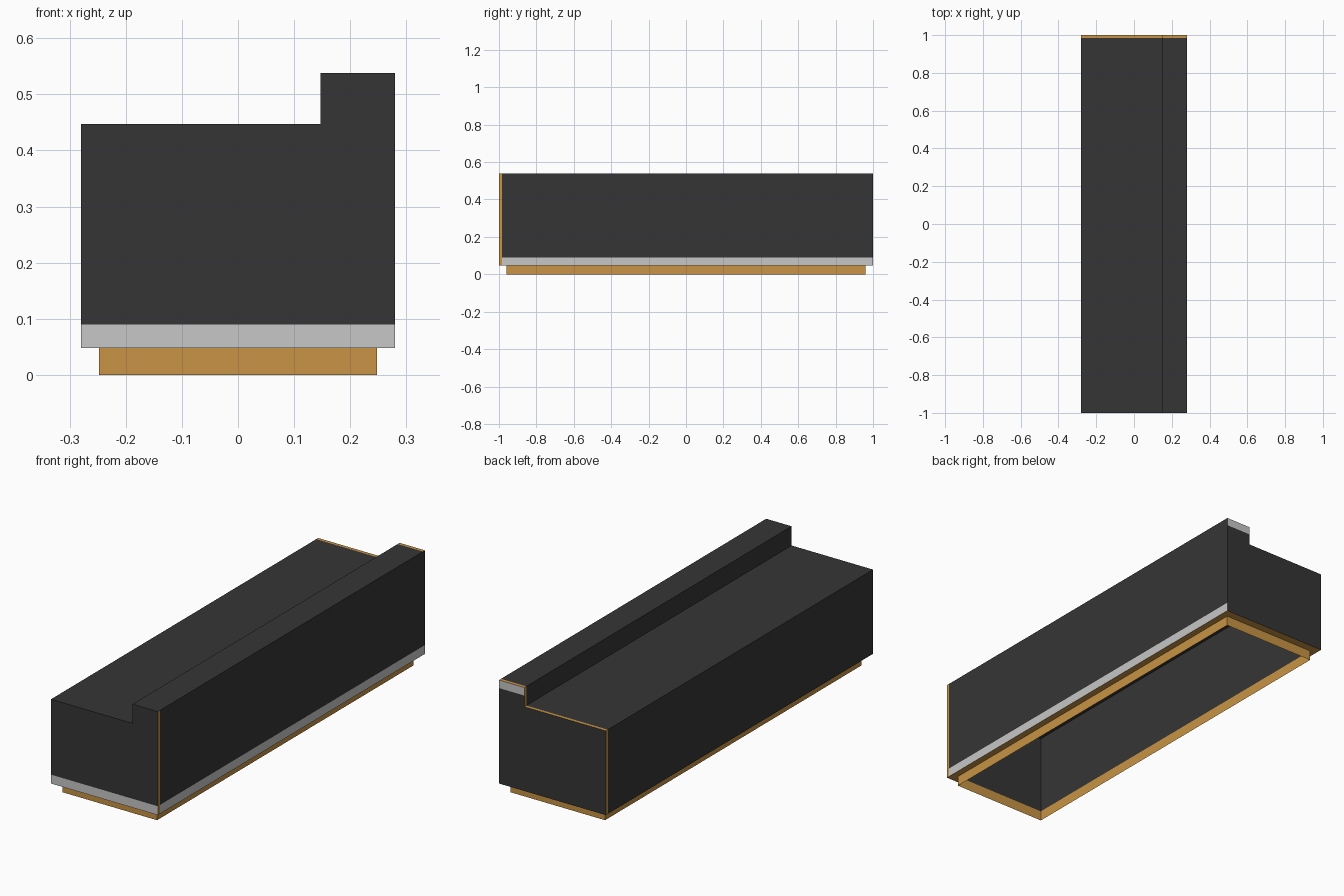
import bpy, bmesh

if "Cube" in bpy.data.objects:
    bpy.data.objects.remove(bpy.data.objects["Cube"])


def material(name, rgb):
    m = bpy.data.materials.new(name)
    m.diffuse_color = (*rgb, 1)
    m.use_nodes = True
    m.node_tree.nodes["Principled BSDF"].inputs["Base Color"].default_value = m.diffuse_color
    return m


DARK = material("charcoal", (0.036, 0.036, 0.036))
LIGHT = material("light_grey", (0.58, 0.57, 0.57))
WOOD = material("warm_wood", (0.58, 0.292, 0.058))

HX, HY = 0.28, 1.0          # body half sizes
PX, PY = 0.248, 0.96        # plinth half sizes
BASE, TOP, RIDGE = 0.048, 0.447, 0.538
RIDGE_X = 0.147
STRIP, BAND = 0.985, 0.09   # wood edge start (y), light band top (z)


def finish(bm, name, mats):
    me = bpy.data.meshes.new(name)
    bm.to_mesh(me)
    bm.free()
    for m in mats:
        me.materials.append(m)
    ob = bpy.data.objects.new(name, me)
    bpy.context.collection.objects.link(ob)
    return ob


def ring(bm, hx, hy, z):
    return [bm.verts.new((sx * hx, sy * hy, z))
            for sx, sy in ((-1, -1), (1, -1), (1, 1), (-1, 1))]


def bridge(bm, a, b):
    for i in range(4):
        j = (i + 1) % 4
        bm.faces.new((a[i], a[j], b[j], b[i]))


# Counter body: stepped profile pulled along y, open underneath
bm = bmesh.new()
profile = [(-HX, BASE), (HX, BASE), (HX, RIDGE), (RIDGE_X, RIDGE),
           (RIDGE_X, TOP), (-HX, TOP)]
end = bm.faces.new([bm.verts.new((x, -HY, z)) for x, z in profile])
out = bmesh.ops.extrude_face_region(bm, geom=[end], use_keep_orig=True)
new = [v for v in out["geom"] if isinstance(v, bmesh.types.BMVert)]
bmesh.ops.translate(bm, verts=new, vec=(0, 2 * HY, 0))
bmesh.ops.recalc_face_normals(bm, faces=bm.faces)
bmesh.ops.delete(bm, geom=[f for f in bm.faces if f.normal.z < -0.9],
                 context="FACES")
# Cut lines for the coloured bands
for co, no in (((0, 0, BAND), (0, 0, 1)), ((0, 0, 0.50), (0, 0, 1)),
               ((0, STRIP, 0), (0, 1, 0)), ((0, -STRIP, 0), (0, 1, 0))):
    bmesh.ops.bisect_plane(bm, geom=bm.verts[:] + bm.edges[:] + bm.faces[:],
                           plane_co=co, plane_no=no, dist=1e-5)
for f in bm.faces:
    c, n = f.calc_center_median(), f.normal
    if n.x > 0.9:                       # right side
        f.material_index = 2 if c.y < -STRIP else (1 if c.z < BAND else 0)
    elif n.y < -0.9:                    # front end
        f.material_index = 1 if c.z < BAND else 0
    elif n.y > 0.9:                     # back end
        f.material_index = 1 if c.z > 0.50 else 0
    else:                               # top, ridge step and left side
        f.material_index = 2 if c.y > STRIP else 0
finish(bm, "counter_body", [DARK, LIGHT, WOOD])

# Plinth: thin recessed skirt with the lip under the body
bm = bmesh.new()
foot, head, lip = ring(bm, PX, PY, 0), ring(bm, PX, PY, BASE), ring(bm, HX, HY, BASE)
bridge(bm, foot, head)
bridge(bm, head, lip)
finish(bm, "plinth", [WOOD])

# Hollow inside of the counter: walls and ceiling
bm = bmesh.new()
low, high = ring(bm, PX, PY, BASE), ring(bm, PX, PY, 0.432)
bridge(bm, high, low)
bm.faces.new(high[::-1])
finish(bm, "inner_lining", [DARK])
